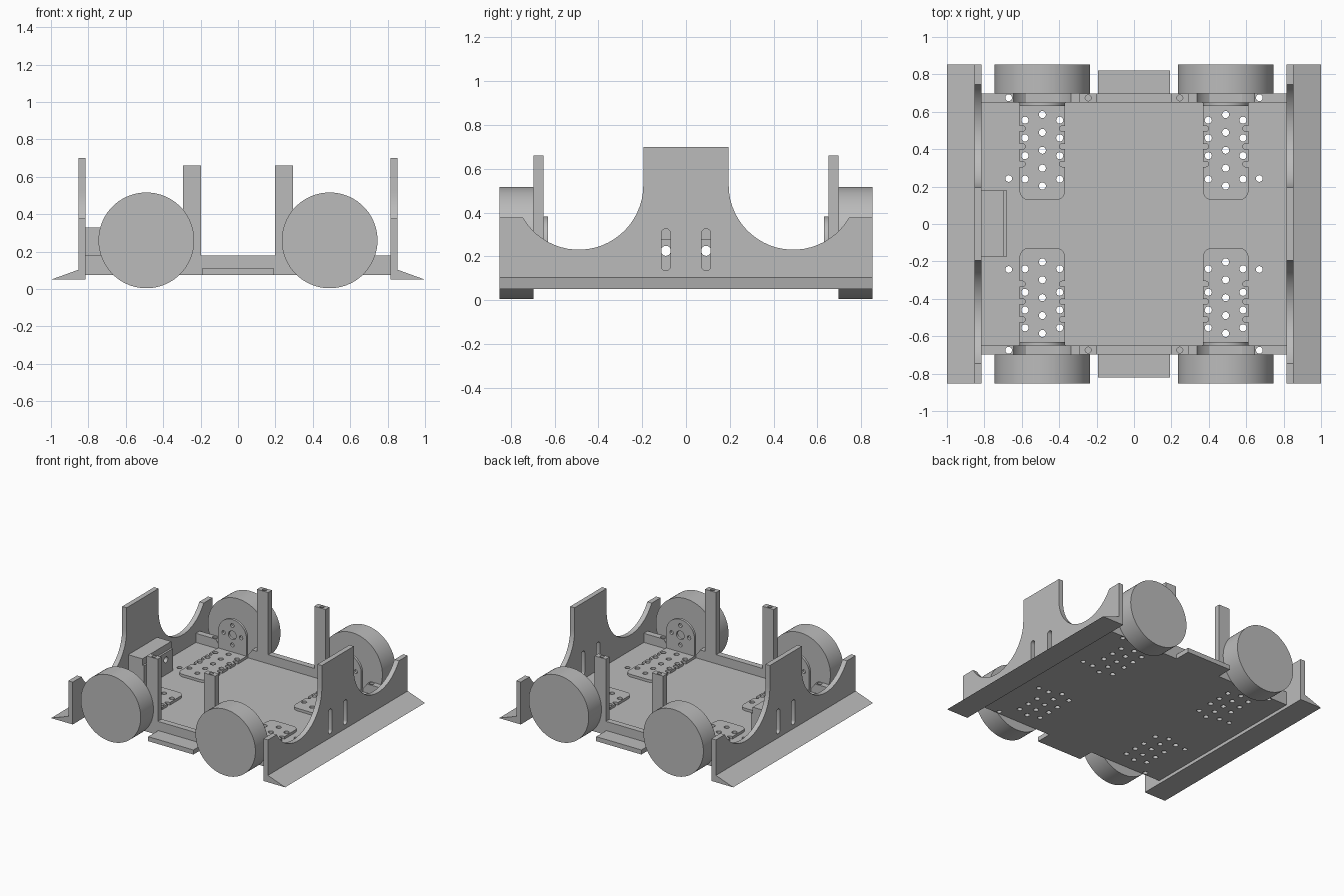
import bpy, bmesh
from math import sin, cos, pi, radians, asin

if "Cube" in bpy.data.objects:
    bpy.data.objects.remove(bpy.data.objects["Cube"])

grey = bpy.data.materials.new("plain_grey")
grey.use_nodes = True
GREY = (0.5, 0.5, 0.5, 1)
grey.diffuse_color = GREY
grey.node_tree.nodes["Principled BSDF"].inputs["Base Color"].default_value = GREY


def arc(cx, cy, r, start, end, steps=16):
    angles = [radians(start + (end - start) * i / steps) for i in range(steps + 1)]
    return [(cx + r * cos(a), cy + r * sin(a)) for a in angles]


def circle(cx, cy, r, n=24):
    return arc(cx, cy, r, 0, 360, n)[:-1]


def rect(a0, a1, b0, b1):
    return [(a0, b0), (a1, b0), (a1, b1), (a0, b1)]


def build(name, prisms):
    """Make one object from prisms given as (outline, axis, low, high)."""
    bm = bmesh.new()
    for outline, axis, low, high in prisms:
        def place(a, b, h):
            return {"x": (h, a, b), "y": (a, h, b), "z": (a, b, h)}[axis]
        bottom = [bm.verts.new(place(a, b, low)) for a, b in outline]
        top = [bm.verts.new(place(a, b, high)) for a, b in outline]
        bm.faces.new(bottom)
        bm.faces.new(top)
        for i in range(len(outline)):
            j = (i + 1) % len(outline)
            bm.faces.new((bottom[i], bottom[j], top[j], top[i]))
    bmesh.ops.recalc_face_normals(bm, faces=bm.faces)
    mesh = bpy.data.meshes.new(name)
    bm.to_mesh(mesh)
    bm.free()
    mesh.materials.append(grey)
    obj = bpy.data.objects.new(name, mesh)
    bpy.context.collection.objects.link(obj)
    return obj


def activate(obj):
    bpy.ops.object.select_all(action="DESELECT")
    obj.select_set(True)
    bpy.context.view_layer.objects.active = obj


def finish(obj, cuts=()):
    """Cut the holes, then shade the curved walls smooth."""
    activate(obj)
    if cuts:
        cutter = build("hole_cutter", cuts)
        cutter.hide_render = True
        mod = obj.modifiers.new("holes", "BOOLEAN")
        mod.operation = "DIFFERENCE"
        mod.solver = "EXACT"
        mod.object = cutter
        bpy.ops.object.modifier_apply(modifier=mod.name)
        bpy.data.objects.remove(cutter)
    bpy.ops.object.shade_smooth_by_angle(angle=radians(30))


SIDES = (("left", 1), ("right", -1))
ENDS = (("front", -1), ("back", 1))
WHEEL_X, AXLE_Z, FLOOR_TOP = 0.49, 0.26, 0.11
HALF_BRACKET = 0.122


def mounting_holes(sx, sy):
    """Perforations shared by a motor bracket and the floor under it."""
    cx = sx * WHEEL_X
    spots = [(cx, 0.585 - 0.0955 * i) for i in range(5)]
    spots += [(cx + d, y) for d in (-0.093, 0.093) for y in (0.555, 0.46, 0.365, 0.24)]
    return [(circle(x, sy * y, 0.019, 16), "z", 0, 0.3) for x, y in spots]


# Floor with a step tab at each end
T, E, F, W = 0.193, 0.82, 0.697, 0.817
half = [(W, -F), (W, F), (T, F), (T, E)]
floor = build("floor_plate", [(half + [(-T, E), (-T, F), (-W, F), (-W, -F),
                                       (-T, -F), (-T, -E), (T, -E), (T, -F)],
                               "z", 0.075, FLOOR_TOP)])
floor_cuts = []
for _, sx in SIDES:
    for _, sy in ENDS:
        floor_cuts += mounting_holes(sx, sy)
        floor_cuts += [(circle(sx * 0.67, sy * y, 0.018, 16), "z", 0, 0.3)
                       for y in (0.243, 0.675)]
finish(floor, floor_cuts)

# End rails with clearance for the axles, and their posts
for end, sy in ENDS:
    lo, hi = sorted((sy * 0.65, sy * F))
    rail = build(end + "_rail", [(rect(-W, W, FLOOR_TOP, 0.18), "y", lo, hi)])
    cuts = []
    for _, sx in SIDES:
        cuts.append((circle(sx * WHEEL_X, AXLE_Z, 0.174, 48), "y", lo - 0.1, hi + 0.1))
        cuts.append((circle(sx * 0.67, sy * 0.675, 0.018, 16), "z", 0, 0.3))
    finish(rail, cuts)
    for side, sx in SIDES:
        x0, x1 = sorted((sx * 0.197, sx * 0.293))
        post = build(f"{end}_{side}_post", [(rect(x0, x1, lo, hi), "z", FLOOR_TOP, 0.66)])
        finish(post, [(circle(sx * 0.245, sy * 0.674, 0.016, 16), "z", 0.55, 0.8)])

# Wheels and motor brackets
for end, sy in ENDS:
    for side, sx in SIDES:
        cx = sx * WHEEL_X
        lo, hi = sorted((sy * F, sy * 0.853))
        finish(build(f"{end}_{side}_wheel",
                     [(circle(cx, AXLE_Z, 0.256, 72), "y", lo, hi)]))

        # Bracket foot: rounded inner corners, comb notches along both edges
        b, r = HALF_BRACKET, 0.05
        outline = [(cx - b, 0.65)]
        outline += arc(cx - b + r, 0.128 + r, r, 180, 270, 8)
        outline += arc(cx + b - r, 0.128 + r, r, 270, 360, 8)
        outline += [(cx + b, 0.65)]
        outline = [(x, sy * y) for x, y in outline]
        foot = build(f"{end}_{side}_bracket_foot", [(outline, "z", FLOOR_TOP, 0.13)])
        cuts = mounting_holes(sx, sy)
        for d in (-1, 1):
            for y in (0.51, 0.415, 0.32):
                n = 0.014
                slot = arc(cx + d * 0.105, sy * y, n, 90, 270, 8)
                slot = [(cx + d * 0.105 - d * abs(px - cx - d * 0.105), py) for px, py in slot]
                slot += [(cx + d * 0.2, sy * y - n), (cx + d * 0.2, sy * y + n)]
                cuts.append((slot, "z", 0, 0.3))
        finish(foot, cuts)

        # Bracket upright: round-topped motor face
        lo, hi = sorted((sy * 0.63, sy * 0.65))
        face = build(f"{end}_{side}_bracket_upright",
                     [([(cx - b, 0.13), (cx + b, 0.13)] + arc(cx, AXLE_Z, b, 0, 180, 24),
                       "y", lo, hi)])
        holes = [(cx, AXLE_Z, 0.033)]
        holes += [(cx + 0.075 * cos(k * pi / 2), AXLE_Z + 0.075 * sin(k * pi / 2), 0.015)
                  for k in range(4)]
        finish(face, [(circle(x, z, rad, 20), "y", lo - 0.1, hi + 0.1) for x, z, rad in holes])

# Side panels: tall centre, wheel arches, adjustment slots, sloped skirt
R, LEN = 0.295, 0.853
drop = asin(0.148 / R) * 180 / pi
arch = arc(0.49, 0.525, R, -180, -drop, 24)
right_half = [(0.195, 0.70)] + arch + [(LEN, arch[-1][1]), (LEN, 0.05)]
profile = right_half + [(-y, z) for y, z in reversed(right_half)]
for side, sx in SIDES:
    lo, hi = sorted((sx * 0.815, sx * 0.853))
    panel = build(side + "_panel", [(profile, "x", lo, hi)])
    slots = [(arc(y, 0.305, 0.021, 0, 180, 8) + arc(y, 0.155, 0.021, 180, 360, 8),
              "x", lo - 0.1, hi + 0.1) for y in (-0.092, 0.092)]
    finish(panel, slots)
    finish(build(side + "_skirt",
                 [([(sx * 0.853, 0.05), (sx, 0.05), (sx * 0.853, 0.103)],
                   "y", -LEN, LEN)]))

# Mounting block on the inside of the right panel
block = build("mounting_block", [
    ([(-0.815, FLOOR_TOP), (-0.68, FLOOR_TOP), (-0.68, 0.28),
      (-0.695, 0.28), (-0.695, 0.33), (-0.815, 0.33)], "y", -0.175, 0.178)])
finish(block, [(circle(y, 0.225, 0.023, 20), "x", -1, -0.5) for y in (-0.092, 0.092)])
